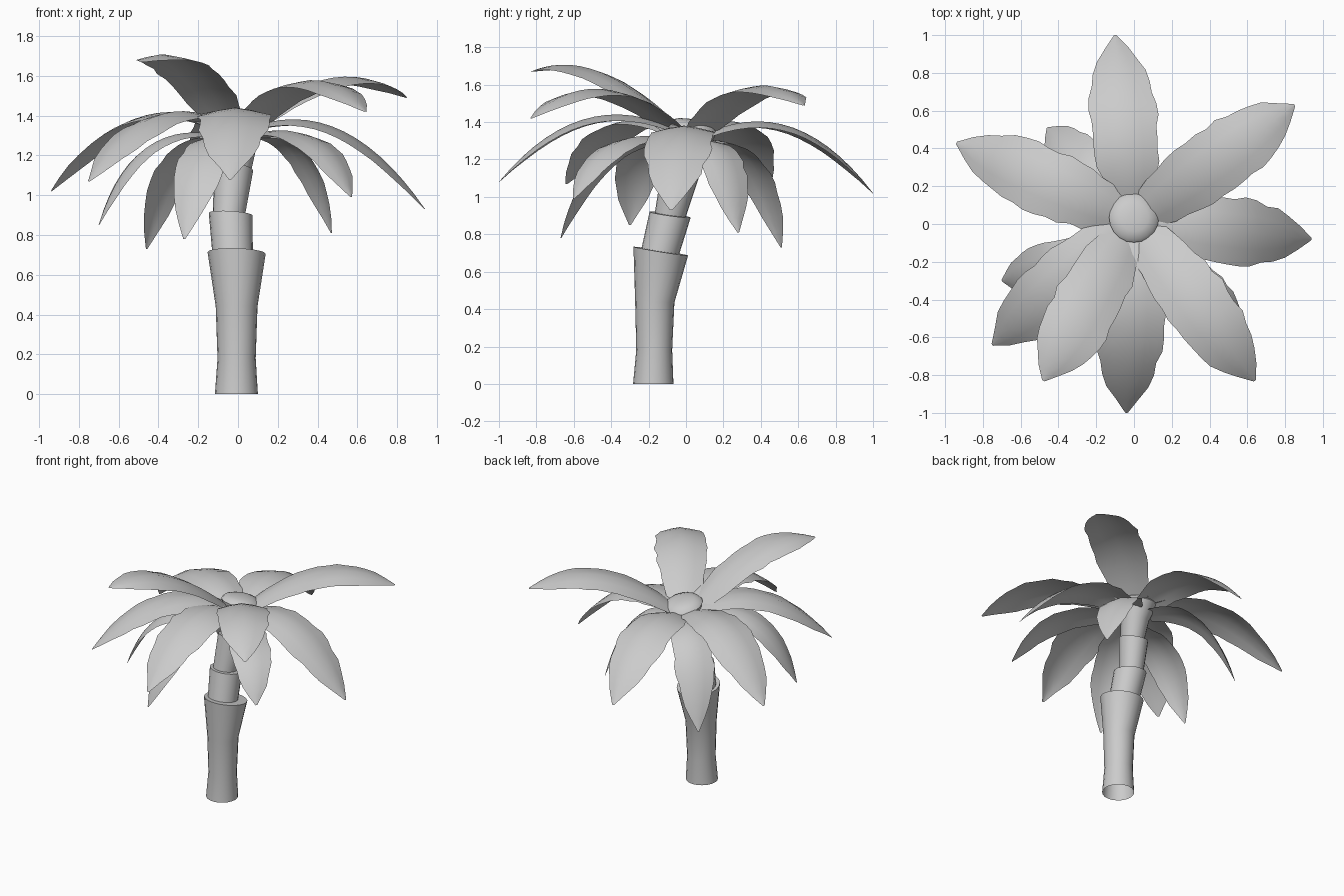
import bpy, math, random
from mathutils import Vector

if "Cube" in bpy.data.objects:
    bpy.data.objects.remove(bpy.data.objects["Cube"])

random.seed(4)
UP = Vector((0, 0, 1))


def make(name, verts, faces, angle):
    me = bpy.data.meshes.new(name)
    me.from_pydata(verts, [], faces)
    ob = bpy.data.objects.new(name, me)
    bpy.context.collection.objects.link(ob)
    bpy.ops.object.select_all(action='DESELECT')
    ob.select_set(True)
    bpy.context.view_layer.objects.active = ob
    bpy.ops.object.shade_smooth_by_angle(angle=math.radians(angle))
    return ob


def tube(name, rings, sides=20):
    """Rings are (x, y, z, radius, slope along x, slope along y)."""
    verts, faces = [], []
    for x, y, z, r, sx, sy in rings:
        for i in range(sides):
            a = 2 * math.pi * i / sides
            c, s = r * math.cos(a), r * math.sin(a)
            verts.append((x + c, y + s, z + sx * c + sy * s))
    for k in range(len(rings) - 1):
        for i in range(sides):
            j = (i + 1) % sides
            a, b = k * sides, (k + 1) * sides
            faces.append((a + i, a + j, b + j, b + i))
    n = len(rings) - 1
    faces.append(tuple(n * sides + i for i in range(sides)))
    return make(name, verts, faces, 40)


# Trunk sections, each flaring to a tilted rim
tube("trunk_base", [(-.008, -.175, 0, .108, 0, 0), (-.007, -.17, .18, .096, 0, 0),
                    (-.007, -.167, .44, .105, 0, -.05), (-.007, -.135, .71, .146, -.03, -.16)])
tube("trunk_lower", [(-.025, -.15, .66, .1, 0, -.1), (-.037, -.085, .905, .11, -.06, -.14)])
tube("trunk_middle", [(-.05, -.095, .86, .078, 0, -.2), (-.022, -.03, 1.13, .098, -.08, -.3)])
# Top section ends in a domed heart
tube("trunk_top", [(-.02, -.05, 1.08, .075, -.1, -.2), (0, .01, 1.26, .095, -.1, -.3),
                   (0, .034, 1.37, .132, -.08, -.2), (.002, .035, 1.392, .115, -.08, -.18),
                   (.003, .036, 1.407, .075, -.08, -.17), (.003, .036, 1.413, .03, -.08, -.16)])

WIDTH = [(0, .62), (.12, .8), (.25, .93), (.45, 1), (.62, .97), (.76, .82), (.88, .55), (1, .04)]


def width_at(t):
    for (a, wa), (b, wb) in zip(WIDTH, WIDTH[1:]):
        if t <= b:
            return wa + (wb - wa) * (t - a) / (b - a)
    return WIDTH[-1][1]


def leaf(name, tip, mid_z, base_z, reach, width, base_y=.02, steps=14):
    """Arched blade following a quadratic curve, with ragged edges."""
    tip = Vector(tip)
    d = Vector((tip.x, tip.y - base_y, 0)).normalized()
    p0 = Vector((0, base_y, base_z)) + d * .09
    p1 = p0.lerp(tip, reach)
    p1.z = mid_z
    side = d.cross(UP)
    cols = (-1, -.5, 0, .5, 1)
    verts, faces = [], []
    for k in range(steps + 1):
        t = k / steps
        p = p0 * (1 - t) ** 2 + p1 * 2 * t * (1 - t) + tip * t * t
        tan = ((p1 - p0) * (1 - t) + (tip - p1) * t).normalized()
        nor = side.cross(tan).normalized()
        w = width / 2 * width_at(t)
        rag = [1 + random.uniform(-.07, .05) for _ in range(2)]
        for c in cols:
            f = rag[c > 0] if abs(c) == 1 else 1
            drop = .2 * w * (.6 * abs(c) + .4 * c * c)
            verts.append(p + side * (c * w * f) - nor * drop)
    n = len(cols)
    for k in range(steps):
        for i in range(n - 1):
            a = k * n + i
            faces.append((a, a + 1, a + n + 1, a + n))
    make(name, verts, faces, 50)


# Upper fronds: tip, curve control height, base height
upper = [((-.10, 1.0, 1.02), 1.56, 1.34), ((.85, .63, 1.49), 1.75, 1.37),
         ((.94, -.08, .93), 1.50, 1.35), ((.64, -.83, 1.42), 1.76, 1.37),
         ((-.48, -.83, 1.67), 1.82, 1.36), ((-.04, -1.0, 1.08), 1.60, 1.37),
         ((-.75, -.64, 1.07), 1.57, 1.36), ((-.94, .43, 1.02), 1.57, 1.36)]
for i, (tip, mz, bz) in enumerate(upper):
    leaf(f"upper_frond_{i + 1}", tip, mz, bz, .54, .36)

# Lower drooping fronds: tip, curve control height, base y
lower = [((-.70, -.30, .85), 1.40, -.12), ((-.46, .51, .73), 1.36, .02),
         ((.57, -.60, .99), 1.42, .02), ((-.27, -.67, .78), 1.36, .02),
         ((.47, .28, .81), 1.36, .02)]
for i, (tip, mz, by) in enumerate(lower):
    leaf(f"lower_frond_{i + 1}", tip, mz, 1.30, .72, .27, by)
